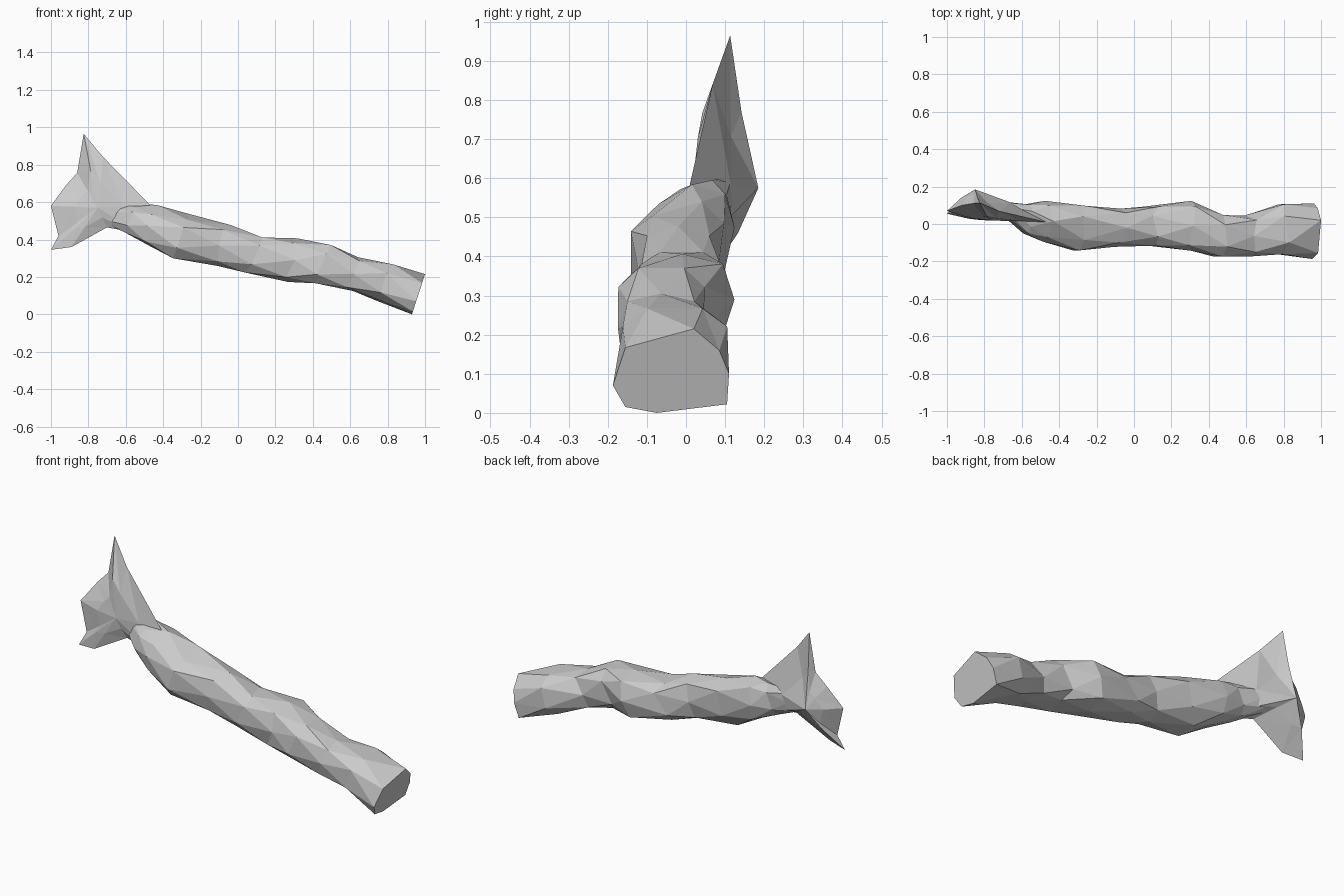
import bpy, bmesh, math, random
from mathutils import Vector

if "Cube" in bpy.data.objects:
    bpy.data.objects.remove(bpy.data.objects["Cube"])

random.seed(4)

# Trunk outline seen from the front (x, z) and from above (x, y)
TOP = [(-.74, .60), (-.64, .60), (-.5, .6), (-.2, .535), (-.05, .475), (.13, .415),
       (.35, .405), (.5, .375), (.62, .31), (.77, .29), (1, .217)]
BOTTOM = [(-.74, .50), (-.6, .43), (-.4, .305), (-.1, .255), (.3, .16),
          (.47, .16), (.65, .105), (.82, .04), (.93, 0)]
FRONT = [(-.7, .06), (-.63, .0), (-.57, -.06), (-.29, -.148), (-.1, -.122), (.1, -.122),
         (.3, -.145), (.45, -.18), (.78, -.168), (.93, -.187)]
BACK = [(-.7, .12), (-.6, .1), (-.51, .13), (-.3, .105), (-.05, .078), (.1, .1),
        (.26, .132), (.45, .055), (.6, .037), (.78, .113), (.88, .115), (1, .11)]
STATIONS = [-.7, -.575, -.46, -.29, -.09, .09, .28, .46, .62, .79, .965]
# Sawn face (y, z)
CAP = [(.11, .1), (.085, .16), (.02, .215), (-.155, .167), (-.187, .07),
       (-.155, .015), (-.075, 0), (.105, .022)]
SIDES = 8


def at(line, x):
    if x <= line[0][0]:
        return line[0][1]
    for (x0, v0), (x1, v1) in zip(line, line[1:]):
        if x <= x1:
            return v0 + (v1 - v0) * (x - x0) / (x1 - x0)
    return line[-1][1]


def boxy(v):
    return math.copysign(abs(v) ** .72, v)


def make_object(name, bm):
    bmesh.ops.recalc_face_normals(bm, faces=bm.faces)
    mesh = bpy.data.meshes.new(name)
    bm.to_mesh(mesh)
    bm.free()
    obj = bpy.data.objects.new(name, mesh)
    bpy.context.collection.objects.link(obj)
    return obj


# Trunk: staggered leaning rings joined by triangles
bm = bmesh.new()
rings = []
for i, s in enumerate(STATIONS[:-1]):
    zt, zb = at(TOP, s + .035), at(BOTTOM, s - .035)
    y0, y1 = at(FRONT, s), at(BACK, s)
    ring = []
    for k in range(SIDES):
        a = math.tau * (k + .5 * (i % 2)) / SIDES
        c, n = boxy(math.cos(a)), boxy(math.sin(a))
        if s < -.2 and c < -.1 and n > .1:   # sloping upper front near the splinters
            n *= .7
        dx = random.uniform(-.03, .03) if i > 1 else 0
        ring.append(bm.verts.new((s + .035 * n + dx,
                                  (y0 + y1) / 2 + c * (y1 - y0) / 2,
                                  (zt + zb) / 2 + n * (zt - zb) / 2)))
    rings.append(ring)
rings.append([bm.verts.new((.93 + .07 * z / .215, y, z)) for y, z in CAP])
for i, (a, b) in enumerate(zip(rings, rings[1:])):
    for k in range(SIDES):
        m = (k + 1) % SIDES
        if i % 2 == 0:
            bm.faces.new((a[k], a[m], b[k]))
            bm.faces.new((a[m], b[m], b[k]))
        else:
            bm.faces.new((a[k], b[m], b[k]))
            bm.faces.new((a[k], a[m], b[m]))
bm.faces.new(rings[0])
bm.faces.new(rings[-1])
trunk = make_object("driftwood_log", bm)

# Broken end: flattened star of splinters, bulging front and back
RIM = [(-.47, .01, .585), (-.72, .068, .84), (-.825, .113, .965), (-.86, .11, .755),
       (-.92, .1, .69), (-1, .07, .58), (-.96, .065, .42), (-1, .055, .345),
       (-.89, .03, .36), (-.7, .045, .465), (-.52, .01, .43)]
bm = bmesh.new()
rim = [bm.verts.new(p) for p in RIM]
for centre, high, low in ((Vector((-.75, .018, .57)), .75, .75),
                          (Vector((-.85, .185, .575)), .4, .6)):
    hub = bm.verts.new(centre)
    inner = []
    for v in rim:
        p = v.co.lerp(centre, .5)
        bulge = high if v.co.z > .8 else low
        p.y = v.co.y + bulge * (centre.y - v.co.y)
        inner.append(bm.verts.new(p))
    for k in range(len(rim)):
        m = (k + 1) % len(rim)
        bm.faces.new((rim[k], rim[m], inner[k]))
        bm.faces.new((rim[m], inner[m], inner[k]))
        bm.faces.new((inner[k], inner[m], hub))
splinters = make_object("splintered_end", bm)

# Fuse both parts into one solid
mod = trunk.modifiers.new("fuse", "BOOLEAN")
mod.operation = "UNION"
mod.solver = "EXACT"
mod.object = splinters
bpy.context.view_layer.objects.active = trunk
trunk.select_set(True)
bpy.ops.object.modifier_apply(modifier=mod.name)
bpy.data.objects.remove(splinters)
